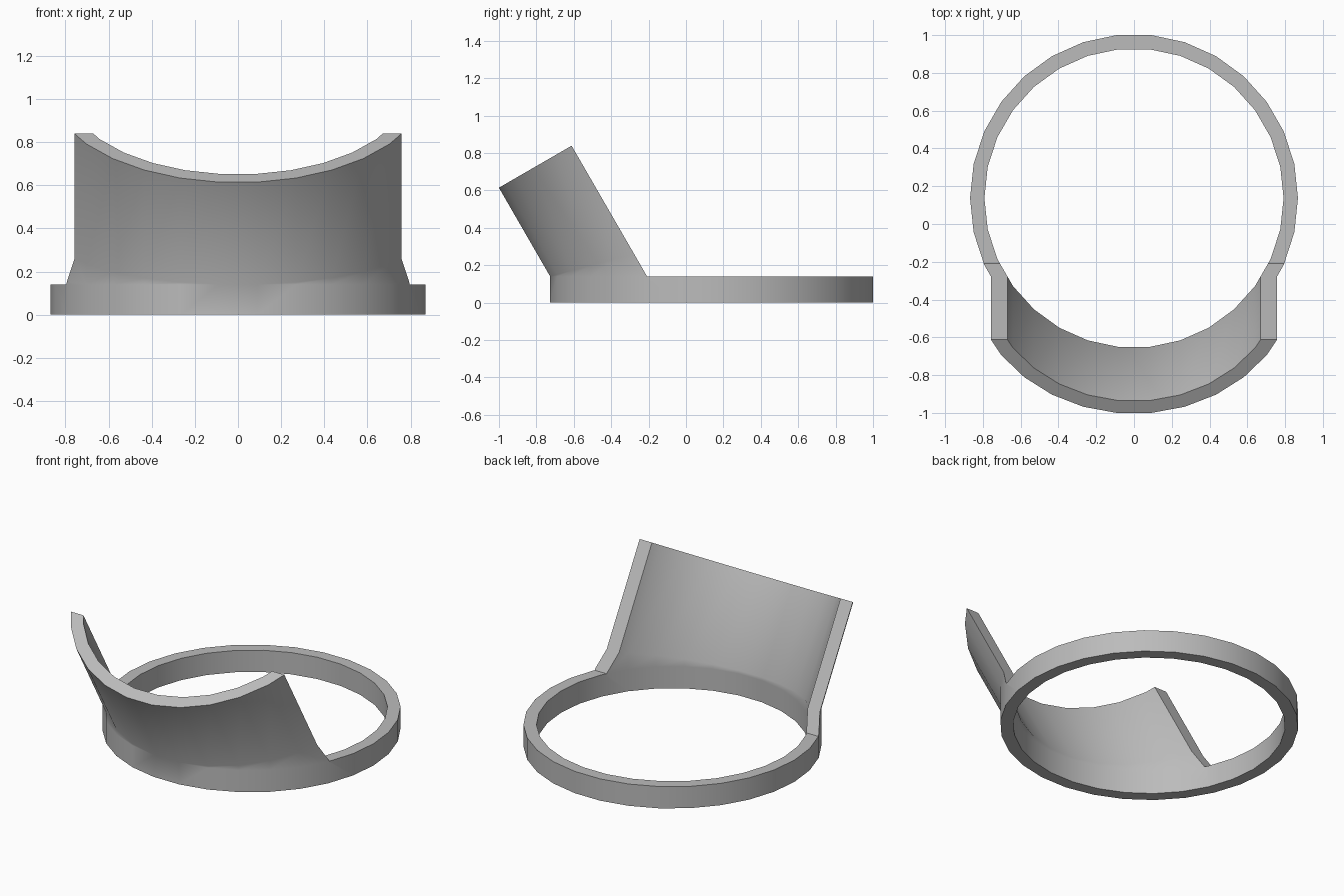
import bpy, bmesh
from math import sin, cos, tan, radians
from mathutils import Vector

SIDES, R_OUT, R_IN, CY = 30, 0.868, 0.792, 0.137
RING_H, TILT, LENGTH = 0.14, radians(30), 0.548
BACK = Vector((0, -0.208, RING_H))          # where the shield meets the ring top

if "Cube" in bpy.data.objects:
    bpy.data.objects.remove(bpy.data.objects["Cube"])

front_y = CY - R_OUT * cos(radians(6))
axis = Vector((0, -sin(TILT), cos(TILT)))   # direction the shield leans
tip = Vector((0, front_y, RING_H)) + axis * LENGTH
back_normal = Vector((0, cos(TILT), sin(TILT)))

bm = bmesh.new()


def column(radius, i):
    """Vertices up one corner of the bent pipe: base, ring top, mitre, end."""
    a = radians(360 / SIDES) * i
    x, y = radius * cos(a), CY + radius * sin(a)
    mitre = Vector((x, y, RING_H + tan(TILT / 2) * (y - front_y)))
    end = mitre + axis * axis.dot(tip - mitre)
    points = [(x, y, 0), (x, y, RING_H), mitre, end]
    return [bm.verts.new(p) for p in points]


# Bent pipe with a wall
outer = [column(R_OUT, i) for i in range(SIDES)]
inner = [column(R_IN, i) for i in range(SIDES)]
for i in range(SIDES):
    j = (i + 1) % SIDES
    for k in range(3):
        bm.faces.new((outer[i][k], outer[j][k], outer[j][k + 1], outer[i][k + 1]))
        bm.faces.new((inner[j][k], inner[i][k], inner[i][k + 1], inner[j][k + 1]))
    bm.faces.new((outer[j][0], outer[i][0], inner[i][0], inner[j][0]))
    bm.faces.new((outer[i][3], outer[j][3], inner[j][3], inner[i][3]))
bmesh.ops.remove_doubles(bm, verts=bm.verts[:], dist=1e-4)

# Cut the pipe above the ring along the sloping back plane
upper = [f for f in bm.faces if f.calc_center_median().z > RING_H + 1e-4]
geom = set(upper)
for f in upper:
    geom.update(f.edges)
    geom.update(f.verts)
bmesh.ops.bisect_plane(bm, geom=list(geom), dist=1e-5, plane_co=BACK, plane_no=back_normal)
waste = [f for f in bm.faces if f.calc_center_median().z > RING_H + 1e-4
         and (f.calc_center_median() - BACK).dot(back_normal) > 1e-5]
bmesh.ops.delete(bm, geom=waste, context='FACES')

# Close the ring top and the two side edges of the shield
rim = [e for e in bm.edges if e.is_boundary]
rim_verts = {v for e in rim for v in e.verts}
joints = []
for side in (-1, 1):
    pair = [v for v in rim_verts if v.co.x * side > 0 and (v.co - BACK).yz.length < 1e-3]
    joints.append(bm.edges.new(pair[:2]))
flat = [e for e in rim if all(abs(v.co.z - RING_H) < 1e-4 for v in e.verts)]
groups = [flat + joints]
for side, joint in zip((-1, 1), joints):
    groups.append([e for e in rim if e not in flat and e.verts[0].co.x * side > 0] + [joint])
for edges in groups:
    bmesh.ops.triangle_fill(bm, edges=edges, use_beauty=True)
bmesh.ops.recalc_face_normals(bm, faces=bm.faces[:])

mesh = bpy.data.meshes.new("ring_with_shield")
bm.to_mesh(mesh)
bm.free()
obj = bpy.data.objects.new("ring_with_shield", mesh)
bpy.context.collection.objects.link(obj)

# Plain grey
grey = bpy.data.materials.new("grey")
grey.use_nodes = True
colour = (0.5, 0.5, 0.5, 1)
grey.diffuse_color = colour
grey.node_tree.nodes["Principled BSDF"].inputs["Base Color"].default_value = colour
mesh.materials.append(grey)

bpy.ops.object.select_all(action='DESELECT')
obj.select_set(True)
bpy.context.view_layer.objects.active = obj
bpy.ops.object.shade_smooth_by_angle(angle=radians(30))
